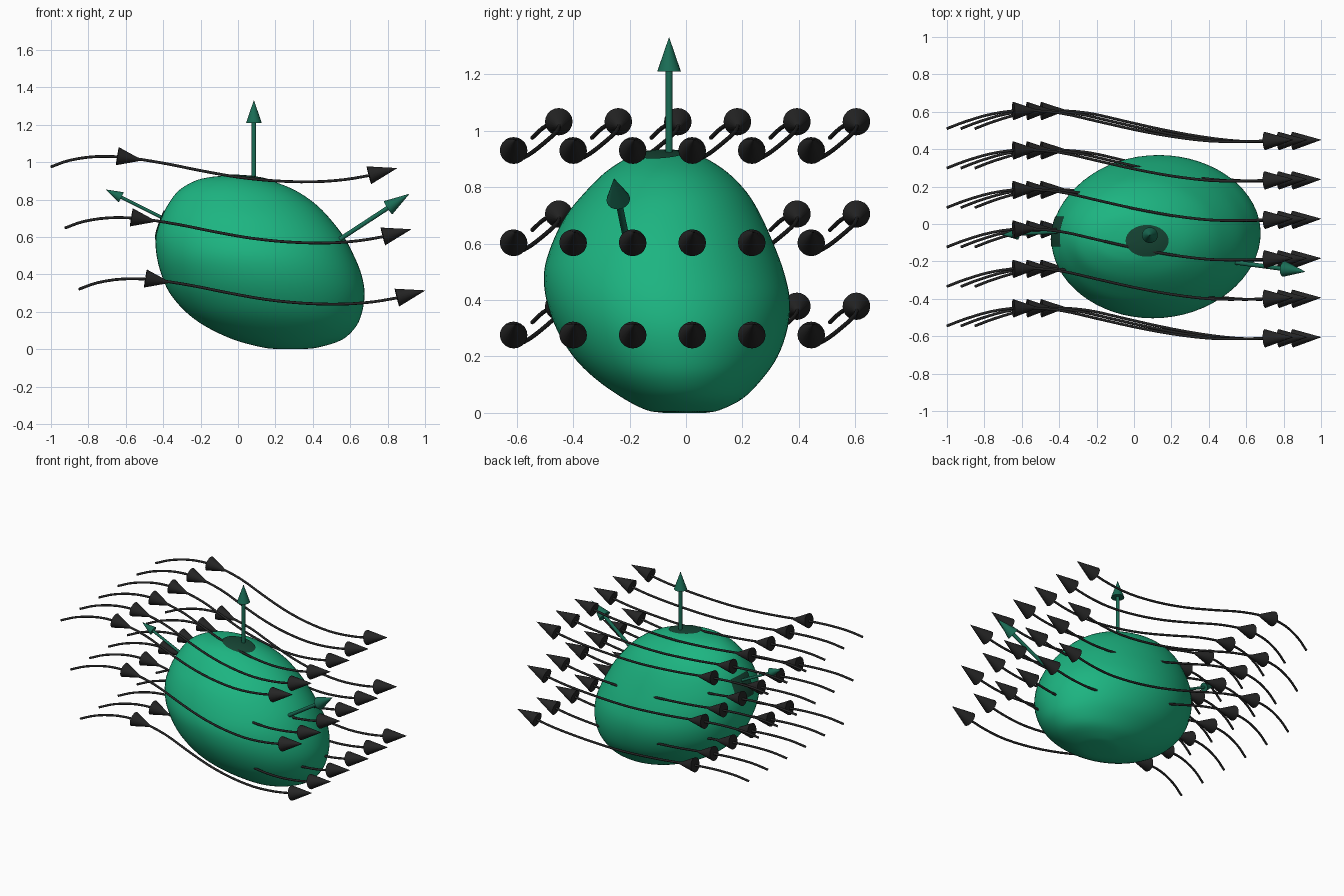
import bpy, bmesh, math
from mathutils import Vector
from mathutils.bvhtree import BVHTree

if "Cube" in bpy.data.objects:
    bpy.data.objects.remove(bpy.data.objects["Cube"])


def material(name, color):
    m = bpy.data.materials.new(name)
    m.diffuse_color = (*color, 1)
    m.use_nodes = True
    m.node_tree.nodes["Principled BSDF"].inputs["Base Color"].default_value = m.diffuse_color
    return m


GREEN = material("green", (0.012, 0.46, 0.22))
DARK_GREEN = material("dark_green", (0.01, 0.15, 0.09))
PATCH = material("patch_green", (0.008, 0.06, 0.035))
BLACK = material("black", (0.018, 0.018, 0.018))


def finish(bm, name, mat, angle=40):
    bmesh.ops.recalc_face_normals(bm, faces=bm.faces[:])
    me = bpy.data.meshes.new(name)
    bm.to_mesh(me)
    bm.free()
    ob = bpy.data.objects.new(name, me)
    bpy.context.collection.objects.link(ob)
    me.materials.append(mat)
    bpy.ops.object.select_all(action='DESELECT')
    ob.select_set(True)
    bpy.context.view_layer.objects.active = ob
    bpy.ops.object.shade_smooth_by_angle(angle=math.radians(angle))
    return ob


def smooth_path(pts, n):
    """Catmull-Rom interpolation through points of any dimension."""
    pts = [Vector(p) for p in pts]
    ext = [2 * pts[0] - pts[1]] + pts + [2 * pts[-1] - pts[-2]]
    out = []
    for i in range(len(pts) - 1):
        a, b, c, d = ext[i:i + 4]
        for k in range(n):
            t = k / n
            out.append(0.5 * (2 * b + (c - a) * t + (2 * a - 5 * b + 4 * c - d) * t * t
                              + (3 * b - a - 3 * c + d) * t ** 3))
    return out + [pts[-1]]


def loft(bm, rings):
    loops = [[bm.verts.new(p) for p in ring] for ring in rings]
    for r, s in zip(loops, loops[1:]):
        for j in range(len(r)):
            k = (j + 1) % len(r)
            bm.faces.new((r[j], r[k], s[k], s[j]))
    bm.faces.new(loops[0][::-1])
    bm.faces.new(loops[-1])


def tube(bm, path, radii, sides):
    """Sweep circles of the given radii along a path."""
    rings = []
    for i, p in enumerate(path):
        d = (path[min(i + 1, len(path) - 1)] - path[max(i - 1, 0)]).normalized()
        u = d.cross(Vector((0, 1, 0.01))).normalized()
        v = d.cross(u)
        rings.append([p + radii[i] * (u * math.cos(a) + v * math.sin(a))
                      for a in (2 * math.pi * k / sides for k in range(sides))])
    loft(bm, rings)


def cone(bm, base, tip, r, sides=20):
    tube(bm, [Vector(base), Vector(tip)], [r, 0.0008], sides)


# solid body: stacked ellipses (z, x min, x max, y min, y max)
SECTIONS = [
    (0.000, 0.22, 0.34, -0.08, 0.07),
    (0.010, 0.13, 0.43, -0.14, 0.12),
    (0.050, -0.02, 0.555, -0.22, 0.20),
    (0.120, -0.17, 0.63, -0.32, 0.27),
    (0.200, -0.28, 0.664, -0.40, 0.325),
    (0.300, -0.365, 0.677, -0.46, 0.36),
    (0.400, -0.41, 0.66, -0.495, 0.368),
    (0.500, -0.435, 0.62, -0.503, 0.347),
    (0.600, -0.44, 0.567, -0.475, 0.31),
    (0.700, -0.41, 0.49, -0.425, 0.265),
    (0.780, -0.37, 0.41, -0.36, 0.217),
    (0.850, -0.315, 0.305, -0.29, 0.15),
    (0.900, -0.23, 0.18, -0.215, 0.075),
    (0.920, -0.15, 0.09, -0.16, 0.02),
    (0.928, -0.07, 0.01, -0.11, -0.04),
]
# each section is (z, x0, x1) and (y0, y1), interpolated separately as 3D and 2D paths
heights = smooth_path([s[:3] for s in SECTIONS], 4)
widths = smooth_path([s[3:] for s in SECTIONS], 4)
rings = []
for (z, x0, x1), (y0, y1) in zip(heights, widths):
    rings.append([((x0 + x1) / 2 + (x1 - x0) / 2 * math.cos(a),
                   (y0 + y1) / 2 + (y1 - y0) / 2 * math.sin(a), max(z, 0))
                  for a in (2 * math.pi * k / 64 for k in range(64))])
bm = bmesh.new()
loft(bm, rings)
bm.normal_update()
tree = BVHTree.FromBMesh(bm)
finish(bm, "solid_body", GREEN, 60)


# surface patches, projected onto the body
def patch(name, center, axis, size_u, size_v, sides):
    axis = Vector(axis).normalized()
    u = axis.cross(Vector((0, 1, 0))).normalized()
    v = axis.cross(u)
    bm = bmesh.new()
    if sides == 4:
        bmesh.ops.create_grid(bm, x_segments=8, y_segments=8, size=1)
    else:
        hub = bm.verts.new((0, 0, 0))
        prev = None
        for k in range(1, 7):
            ring = [bm.verts.new((k / 6 * math.cos(a), k / 6 * math.sin(a), 0))
                    for a in (2 * math.pi * i / sides for i in range(sides))]
            for i in range(sides):
                j = (i + 1) % sides
                if prev:
                    bm.faces.new((prev[i], ring[i], ring[j], prev[j]))
                else:
                    bm.faces.new((hub, ring[i], ring[j]))
            prev = ring
    for w in bm.verts:
        p = Vector(center) + u * w.co.x * size_u + v * w.co.y * size_v + axis * 0.5
        hit = tree.ray_cast(p, -axis)[0]
        w.co = (hit or p - axis * 0.5) + axis * 0.005
    finish(bm, name, PATCH, 60)


patch("top_patch", (0.07, -0.09, 0.9), (0, 0, 1), 0.115, 0.085, 32)
patch("side_patch", (-0.41, -0.04, 0.66), (-0.9, 0, 0.43), 0.08, 0.08, 4)


# surface normal arrows: base, tip, head length, head radius, shaft radius
NORMALS = [
    ("top_normal_arrow", (0.085, -0.06, 0.89), (0.085, -0.06, 1.33), 0.12, 0.042, 0.012),
    ("left_normal_arrow", (-0.36, -0.04, 0.68), (-0.705, -0.058, 0.853), 0.09, 0.03, 0.009),
    ("right_normal_arrow", (0.54, -0.205, 0.585), (0.915, -0.255, 0.83), 0.135, 0.042, 0.012),
]
for name, base, tip, length, r, shaft in NORMALS:
    base, tip = Vector(base), Vector(tip)
    neck = tip - (tip - base).normalized() * length
    bm = bmesh.new()
    tube(bm, [base, neck], [shaft, shaft], 16)
    cone(bm, neck, tip, r)
    finish(bm, name, DARK_GREEN)

# flow lines: one path repeated over three layers and six rows, two heads each
PATH = [(-1.0, 0.51, 0.975), (-0.9, 0.548, 1.01), (-0.76, 0.588, 1.03), (-0.6, 0.607, 1.025),
        (-0.4, 0.594, 0.995), (-0.2, 0.55, 0.955), (0.0, 0.505, 0.92), (0.2, 0.468, 0.9),
        (0.4, 0.444, 0.895), (0.57, 0.441, 0.907), (0.72, 0.445, 0.932)]
line = smooth_path(PATH, 3)
for layer in range(3):
    for row in range(6):
        off = Vector((0.075 * layer, -0.211 * row, -0.327 * layer))
        bm = bmesh.new()
        tube(bm, [p + off for p in line], [0.0075] * len(line), 10)
        cone(bm, Vector((-0.645, 0.604, 1.032)) + off, Vector((-0.51, 0.608, 1.01)) + off, 0.049)
        cone(bm, Vector((0.70, 0.444, 0.93)) + off, Vector((0.85, 0.45, 0.968)) + off, 0.049)
        finish(bm, f"flow_line_{layer + 1}_{row + 1}", BLACK)
